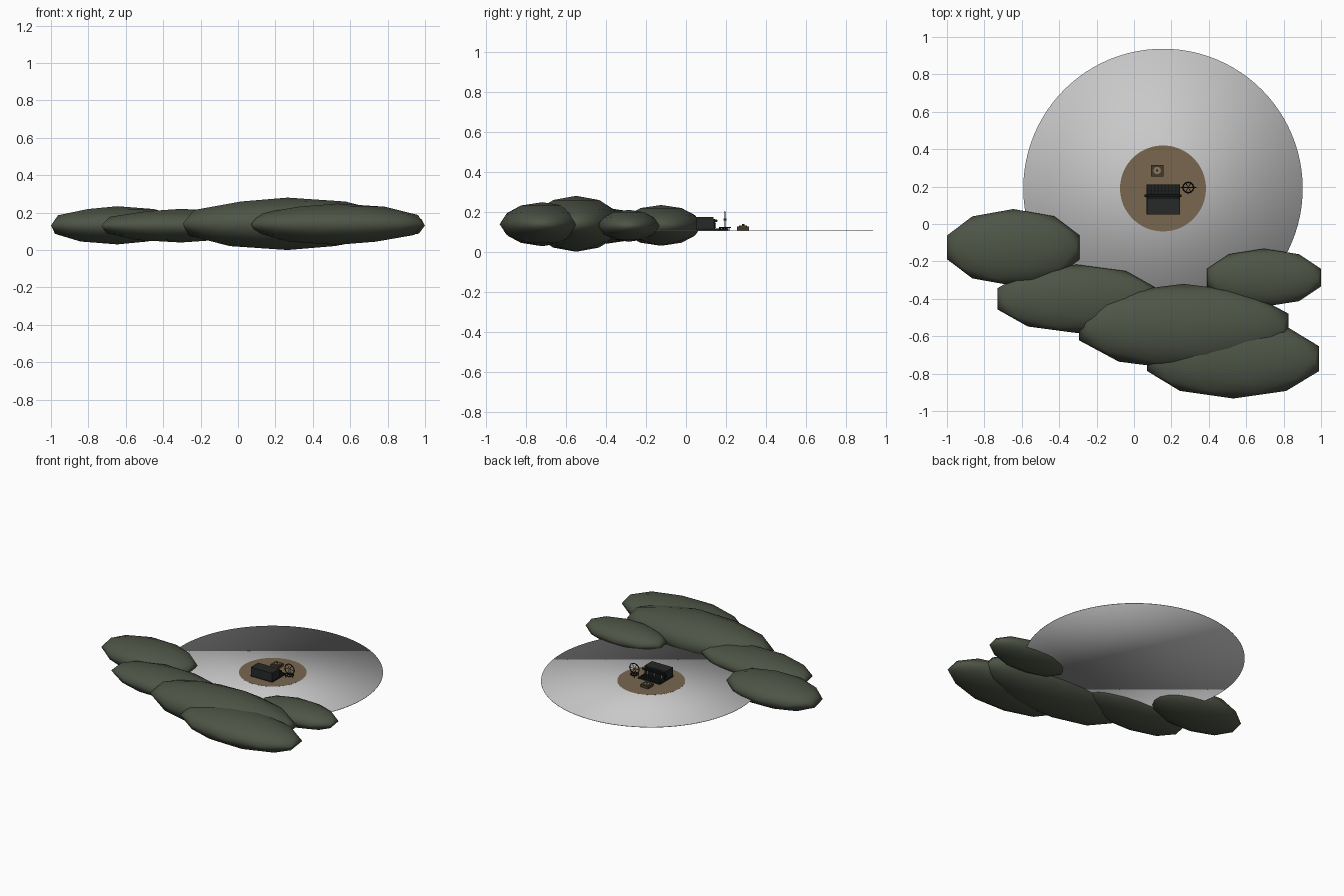
import bpy, math
from mathutils import Vector

cube = bpy.data.objects.get("Cube")
if cube:
    bpy.data.objects.remove(cube, do_unlink=True)


def material(name, color):
    m = bpy.data.materials.new(name)
    m.use_nodes = True
    m.diffuse_color = (*color, 1)
    node = next(n for n in m.node_tree.nodes if n.type == 'BSDF_PRINCIPLED')
    node.inputs["Base Color"].default_value = (*color, 1)
    return m


STONE = material("mossy stone", (0.076, 0.089, 0.061))
GREY = material("pale grey", (0.58, 0.58, 0.58))
EARTH = material("brown earth", (0.19, 0.135, 0.08))
BLACK = material("black metal", (0.008, 0.009, 0.009))
CHARCOAL = material("charcoal", (0.02, 0.022, 0.022))
WOOD = material("dark wood", (0.06, 0.042, 0.025))
TAN = material("tan", (0.25, 0.19, 0.11))
STEEL = material("steel", (0.4, 0.4, 0.4))


def finish(name, mat, smooth=False):
    o = bpy.context.object
    o.name = name
    o.data.materials.append(mat)
    for p in o.data.polygons:
        p.use_smooth = smooth
    return o


def box(name, mat, low, high):
    low, high = Vector(low), Vector(high)
    bpy.ops.mesh.primitive_cube_add(size=1, location=(low + high) / 2)
    o = finish(name, mat)
    o.scale = high - low
    return o


def cylinder(name, mat, center, radius, bottom, top, sides=16, smooth=False):
    bpy.ops.mesh.primitive_cylinder_add(
        vertices=sides, radius=radius, depth=top - bottom,
        location=(*center, (bottom + top) / 2))
    return finish(name, mat, smooth)


def ring(name, mat, center, radius, thickness, turn=0):
    bpy.ops.mesh.primitive_torus_add(
        major_radius=radius, minor_radius=thickness, major_segments=24,
        minor_segments=6, location=center, rotation=(turn, 0, 0))
    return finish(name, mat, True)


def rod(name, mat, start, end, radius):
    start, end = Vector(start), Vector(end)
    bpy.ops.mesh.primitive_cylinder_add(
        vertices=6, radius=radius, depth=(end - start).length,
        location=(start + end) / 2)
    o = finish(name, mat)
    o.rotation_euler = (end - start).to_track_quat('Z', 'Y').to_euler()
    return o


# Flattened boulders
boulders = {
    "left_boulder": ((-0.645, -0.125, 0.132), (0.373, 0.205, 0.102)),
    "middle_boulder": ((-0.305, -0.40, 0.13), (0.447, 0.183, 0.09)),
    "large_boulder": ((0.265, -0.55, 0.14), (0.589, 0.23, 0.14)),
    "front_boulder": ((0.53, -0.72, 0.138), (0.484, 0.213, 0.11)),
    "right_boulder": ((0.695, -0.287, 0.13), (0.32, 0.155, 0.08)),
}
for name, (place, size) in boulders.items():
    bpy.ops.mesh.primitive_ico_sphere_add(subdivisions=2, radius=1, location=place)
    finish(name, STONE, True).scale = size

# Round ground plate, softly shaded over its rim, with an earth patch
GROUND = 0.106
cylinder("ground_disc", GREY, (0.155, 0.19), 0.747, GROUND - 0.003, GROUND, 96, True)
cylinder("earth_patch", EARTH, (0.155, 0.19), 0.23, GROUND - 0.001, GROUND + 0.0004, 48)

# Machine: body, roller and keyboard
box("machine_body", CHARCOAL, (0.07, 0.052, GROUND + 0.006), (0.245, 0.138, 0.175))
box("machine_base", BLACK, (0.068, 0.052, GROUND), (0.247, 0.212, 0.116))
box("machine_back_panel", BLACK, (0.075, 0.138, 0.116), (0.24, 0.146, 0.165))
rod("roller", BLACK, (0.055, 0.15, 0.155), (0.255, 0.15, 0.155), 0.008)
for x in (0.095, 0.155, 0.215):
    box("trim_strip", STEEL, (x, 0.146, 0.12), (x + 0.004, 0.149, 0.145))
for row in range(3):
    for col in range(9):
        cylinder("key", CHARCOAL, (0.082 + col * 0.0188, 0.17 + row * 0.016),
                 0.0055, 0.116, 0.122 - row * 0.001, 8)

# Upright wheel on a round open foot
wx, wy, wz, radius = 0.29, 0.195, 0.162, 0.038
ring("wheel_rim", BLACK, (wx, wy, wz), radius, 0.0035, math.pi / 2)
ring("wheel_foot", BLACK, (wx, wy, 0.122), 0.028, 0.003)
for i in range(3):
    a = math.pi * i / 3
    dx, dz = radius * math.cos(a), radius * math.sin(a)
    rod("wheel_spoke", BLACK, (wx - dx, wy, wz - dz), (wx + dx, wy, wz + dz), 0.0018)
    fx, fy = 0.028 * math.cos(a), 0.028 * math.sin(a)
    rod("foot_spoke", BLACK, (wx - fx, wy - fy, 0.122), (wx + fx, wy + fy, 0.122), 0.0022)
    b = 2 * a
    foot = (wx + 0.028 * math.cos(b), wy + 0.028 * math.sin(b))
    rod("foot_leg", BLACK, (*foot, GROUND), (*foot, 0.122), 0.002)
rod("wheel_axle", STEEL, (wx, wy - 0.008, wz), (wx, wy + 0.008, wz), 0.005)
rod("wheel_handle", BLACK, (wx + radius, wy, wz), (0.335, wy, wz), 0.003)

# Small wooden block with a round cap
box("block", WOOD, (0.092, 0.255, GROUND), (0.157, 0.315, 0.126))
cylinder("block_cap", TAN, (0.124, 0.286), 0.02, 0.126, 0.131)
cylinder("block_knob", WOOD, (0.124, 0.286), 0.006, 0.131, 0.14, 8)
